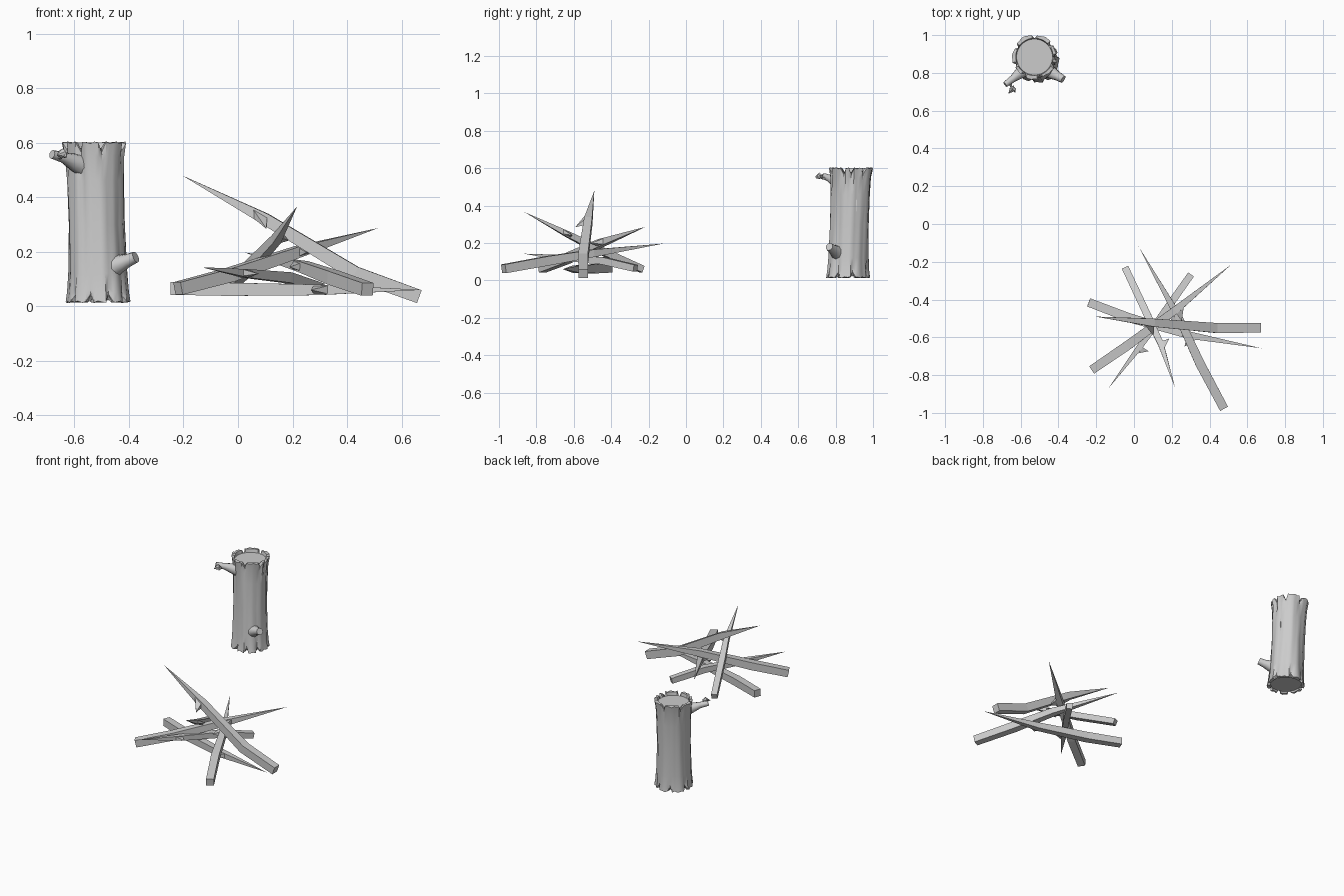
import bpy, bmesh, math
from mathutils import Vector as V

if "Cube" in bpy.data.objects:
    bpy.data.objects.remove(bpy.data.objects["Cube"])


def finish(name, bm, smooth=None):
    bmesh.ops.remove_doubles(bm, verts=bm.verts, dist=0.0005)
    bmesh.ops.recalc_face_normals(bm, faces=bm.faces)
    me = bpy.data.meshes.new(name)
    bm.to_mesh(me)
    bm.free()
    ob = bpy.data.objects.new(name, me)
    bpy.context.collection.objects.link(ob)
    if smooth:
        bpy.ops.object.select_all(action='DESELECT')
        ob.select_set(True)
        bpy.context.view_layer.objects.active = ob
        bpy.ops.object.shade_smooth_by_angle(angle=math.radians(smooth))
    return ob


def bridge(bm, rings):
    n = len(rings[0])
    for a, b in zip(rings, rings[1:]):
        for i in range(n):
            j = (i + 1) % n
            bm.faces.new((a[i], a[j], b[j], b[i]))


def tube(bm, pts, radii, sides):
    pts = [V(p) for p in pts]
    rings = []
    for i, p in enumerate(pts):
        t = (pts[min(i + 1, len(pts) - 1)] - pts[max(i - 1, 0)]).normalized()
        s = t.cross(V((0, 0, 1))).normalized()
        u = s.cross(t)
        ang = [2 * math.pi * (k + 0.5) / sides for k in range(sides)]
        r = max(radii[i], 0.0001)
        rings.append([bm.verts.new(p + s * r * math.cos(a) + u * r * math.sin(a)) for a in ang])
    bridge(bm, rings)
    bm.faces.new(rings[0])
    bm.faces.new(rings[-1])


# Sharpened, slightly bent square sticks, each with one barb
def stick(name, pts, width, barb_side, barb_drop=0.0):
    bm = bmesh.new()
    h = width / 2 * math.sqrt(2)
    tube(bm, pts, [h, h * 1.05, h * 0.85, 0], 4)
    p, q = V(pts[2]), V(pts[3])
    d = (q - p).normalized()
    s = V((-d.y, d.x, 0)).normalized() * barb_side
    c = p + d * width * 0.2 + s * width * 0.2
    z = V((0, 0, width * 0.36))
    base = [bm.verts.new(c + d * width * a + z * b) for a, b in ((-.4, -1), (.9, -1), (.9, 1), (-.4, 1))]
    tip = bm.verts.new(c + s * width * 1.2 - d * width * 0.45 - V((0, 0, barb_drop)))
    bm.faces.new(base)
    for i in range(4):
        bm.faces.new((base[i], base[(i + 1) % 4], tip))
    finish(name, bm)


stick("top_stick", [(.665, -.55, .035), (.43, -.55, .12), (.1, -.522, .32), (-.205, -.49, .48)], .05, 1, .03)
stick("front_right_stick", [(.475, -.975, .062), (.35, -.74, .105), (.24, -.5, .145), (.025, -.12, .197)], .047, 1)
stick("front_left_stick", [(-.22, -.77, .065), (-.03, -.64, .115), (.22, -.455, .2), (.515, -.215, .287)], .047, -1)
stick("ground_stick", [(-.24, -.415, .065), (-.03, -.495, .062), (.29, -.588, .06), (.675, -.658, .06)], .046, -1)
stick("back_left_stick", [(-.045, -.235, .06), (.07, -.48, .17), (.14, -.63, .245), (.217, -.865, .366)], .037, 1)
stick("back_right_stick", [(.3, -.27, .065), (.18, -.44, .105), (.03, -.65, .12), (-.133, -.867, .143)], .037, 1)

# Log bark: flared wall with notched ends and recessed cut faces
N = 48
TOP = (0, 5, 12, 20, 27, 32, 38, 45)
BOTTOM = (2, 9, 15, 22, 29, 34, 39, 44)
LEVELS = [(.016, .116), (.05, .111), (.12, .106), (.3, .102), (.46, .104), (.55, .109), (.6, .117)]


def axis(z):
    return V((-.513 - .014 * z / .6, .862 + .023 * z / .6, 0))


def ring(bm, fn):
    out = []
    for i in range(N):
        a = 2 * math.pi * i / N
        r, z = fn(i)
        out.append(bm.verts.new(axis(z) + V((r * math.cos(a), r * math.sin(a), z))))
    return out


def wall(z, r):
    def fn(i):
        wave = .003 * math.sin(i * 2 * math.pi / N * 5 + 6 * z) + .002 * math.sin(i * 1.7)
        groove, dz = 0, .004 * math.sin(i * 2.3) if z in (.016, .6) else 0
        if z > .5 and i in TOP:
            groove, dz = (.017, -.035) if z == .6 else (.009, -.02)
        if z < .1 and i in BOTTOM:
            groove, dz = (.017, .03) if z < .03 else (.008, .018)
        return r + wave - groove, z + dz
    return fn


bm = bmesh.new()
rings = [ring(bm, lambda i: (.095, .024)),
         ring(bm, lambda i: (.098, .046 if i in BOTTOM else .014))]
rings += [ring(bm, wall(z, r)) for z, r in LEVELS]
rings += [ring(bm, lambda i: (.099, .565 if i in TOP else .601)),
          ring(bm, lambda i: (.095, .58))]
bridge(bm, rings)
bm.faces.new(rings[0])
bm.faces.new(rings[-1])
finish("log_trunk", bm, 35)

# Thin bark cracks on the wall
bm = bmesh.new()
for k, (deg, z) in enumerate([(-90, .47), (20, .4), (75, .2), (130, .42), (175, .25), (-20, .3)]):
    a = math.radians(deg)
    c = axis(z) + V((math.cos(a) * .1, math.sin(a) * .1, z))
    tube(bm, [c - V((0, .0001, .05)), c, c + V((0, .0001, .05))], [0, .005, 0], 4)
finish("bark_ridges", bm)

# Cut branch stubs
bm = bmesh.new()
tube(bm, [(-.57, .825, .515), (-.605, .798, .53), (-.64, .77, .545), (-.682, .738, .557)],
     [.042, .031, .02, .016], 10)
finish("upper_stub", bm, 40)
bm = bmesh.new()
tube(bm, [(-.47, .82, .14), (-.435, .80, .155), (-.405, .783, .167), (-.375, .766, .18)],
     [.046, .034, .025, .021], 10)
finish("lower_stub", bm, 40)

# Twig and leaf on the upper stub
bm = bmesh.new()
tube(bm, [(-.66, .757, .55), (-.652, .735, .545), (-.645, .715, .553)], [.008, .007, .006], 6)
tube(bm, [(-.635, .735, .55), (-.645, .712, .56), (-.665, .69, .553)], [0, .018, 0], 6)
tube(bm, [(-.66, .735, .565), (-.635, .712, .555), (-.628, .695, .545)], [0, .012, 0], 6)
finish("leaf_twig", bm)
